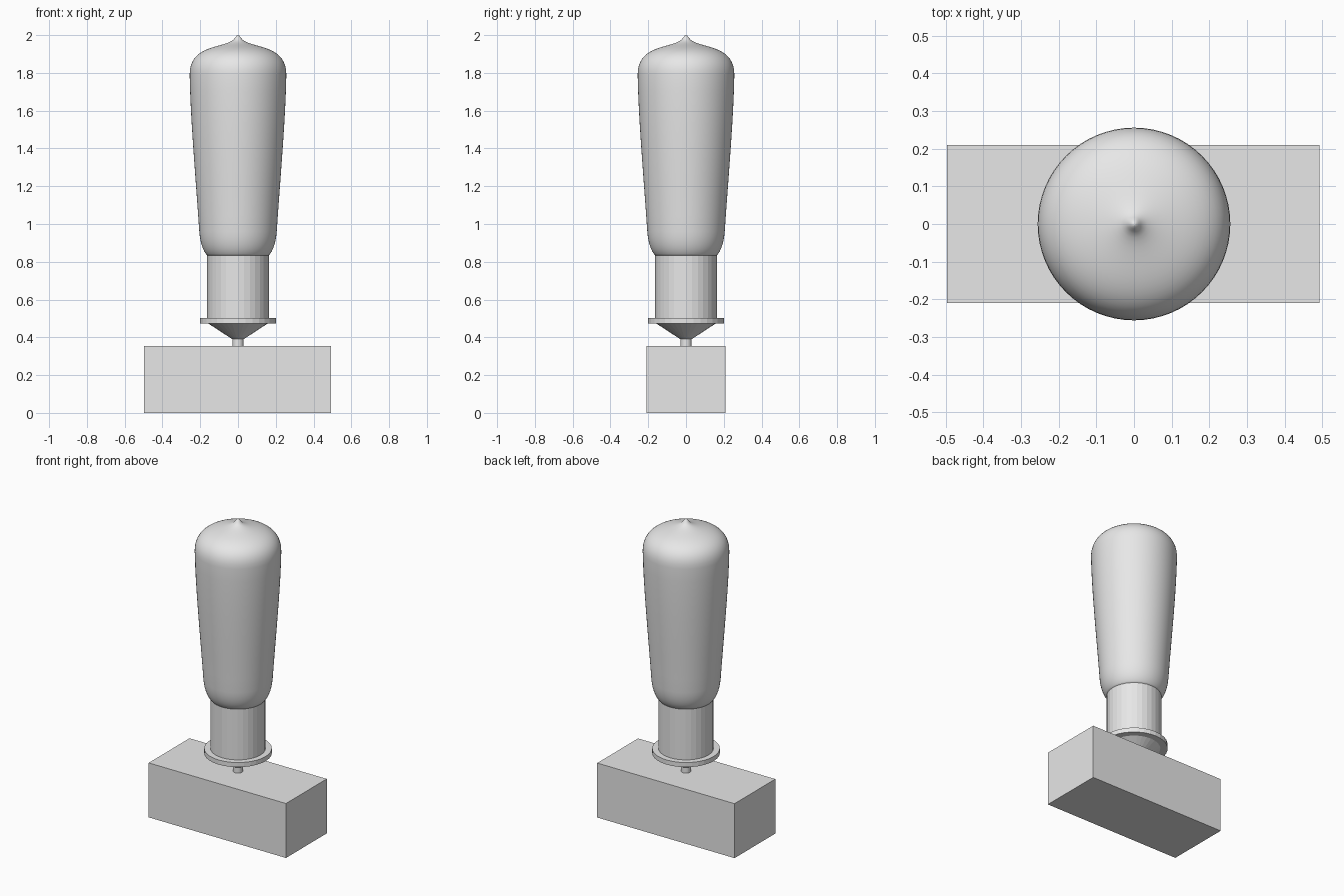
import bpy
import bmesh
import math
from mathutils import Vector
from mathutils.geometry import interpolate_bezier

cube = bpy.data.objects.get("Cube")
if cube:
    bpy.data.objects.remove(cube, do_unlink=True)

grey = bpy.data.materials.new("light grey")
grey.use_nodes = True
grey.diffuse_color = (0.8, 0.8, 0.8, 1)
grey.node_tree.nodes["Principled BSDF"].inputs["Base Color"].default_value = (0.8, 0.8, 0.8, 1)


def finish(bm, name, smooth_angle=None):
    bmesh.ops.recalc_face_normals(bm, faces=bm.faces)
    mesh = bpy.data.meshes.new(name)
    bm.to_mesh(mesh)
    bm.free()
    mesh.materials.append(grey)
    obj = bpy.data.objects.new(name, mesh)
    bpy.context.collection.objects.link(obj)
    if smooth_angle:
        bpy.ops.object.select_all(action='DESELECT')
        bpy.context.view_layer.objects.active = obj
        obj.select_set(True)
        bpy.ops.object.shade_smooth_by_angle(angle=math.radians(smooth_angle))
    return obj


def lathe(name, profile, sides, smooth_angle=None):
    """Spin a list of (radius, height) points into a closed solid."""
    bm = bmesh.new()
    verts = [bm.verts.new((r, 0, z)) for r, z in profile]
    edges = [bm.edges.new(pair) for pair in zip(verts, verts[1:])]
    bmesh.ops.spin(bm, geom=verts + edges, cent=(0, 0, 0), axis=(0, 0, 1),
                   angle=math.tau, steps=sides, use_duplicate=False)
    bmesh.ops.remove_doubles(bm, verts=bm.verts, dist=0.0005)
    bmesh.ops.holes_fill(bm, edges=[e for e in bm.edges if e.is_boundary], sides=0)
    return finish(bm, name, smooth_angle)


def cylinder(name, radius, bottom, top, top_radius=None):
    return lathe(name, [(radius, bottom), (top_radius or radius, top)], 32)


# Rectangular base block
bm = bmesh.new()
bmesh.ops.create_cube(bm, size=1)
bmesh.ops.scale(bm, vec=(0.99, 0.42, 0.355), verts=bm.verts)
bmesh.ops.translate(bm, vec=(-0.002, 0, 0.1775), verts=bm.verts)
finish(bm, "base_block")

# Contact pin, insulator cone, flange and metal cap
cylinder("contact_pin", 0.03, 0.35, 0.395)
cylinder("insulator_cone", 0.03, 0.39, 0.475, 0.16)
cylinder("cap_flange", 0.2, 0.473, 0.503)
cylinder("cap_sleeve", 0.163, 0.503, 0.835)

# Tapered bulb: each curve is start, two handles, end
curves = [
    [(0.16, 0.83), (0.185, 0.855), (0.2, 0.9), (0.205, 0.96)],
    [(0.205, 0.96), (0.222, 1.22), (0.252, 1.55), (0.256, 1.79)],
    [(0.256, 1.79), (0.257, 1.95), (0.08, 1.93), (0.025, 1.975)],
    [(0.025, 1.975), (0.015, 1.985), (0.01, 1.998), (0, 2)],
]
profile = []
for curve, count in zip(curves, (8, 10, 18, 5)):
    points = interpolate_bezier(*[Vector((r, z, 0)) for r, z in curve], count)
    profile += [(p.x, p.y) for p in points[(1 if profile else 0):]]
lathe("glass_bulb", profile, 64, 50)
